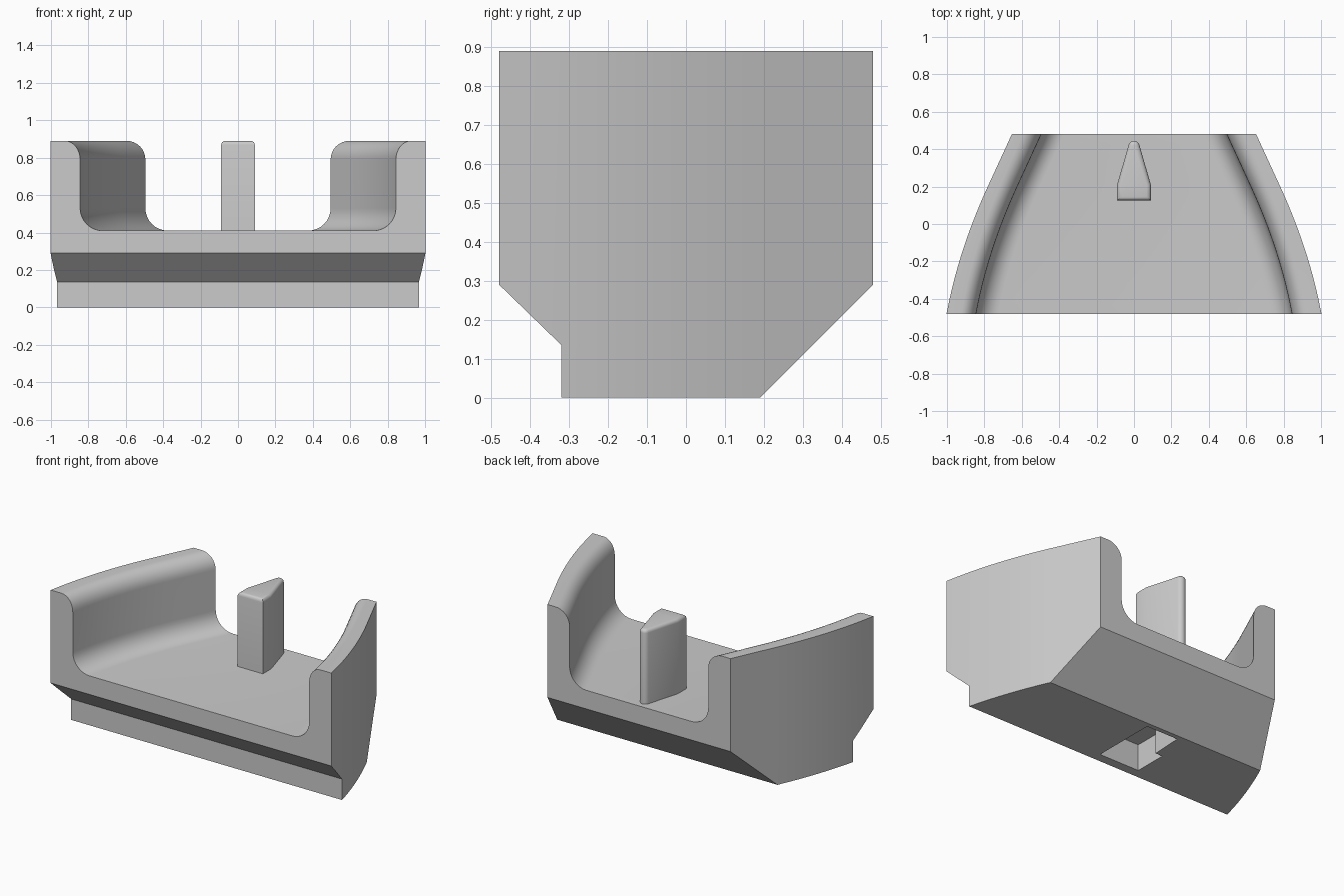
import bpy, bmesh
from math import sin, cos, radians

cube = bpy.data.objects.get("Cube")
if cube:
    bpy.data.objects.remove(cube, do_unlink=True)

grey = bpy.data.materials.new("plain_grey")
grey.use_nodes = True
colour = (0.6, 0.6, 0.6, 1)
grey.diffuse_color = colour
grey.node_tree.nodes["Principled BSDF"].inputs["Base Color"].default_value = colour

TOP, FLOOR, STEP, WALL = 0.89, 0.41, 0.135, 0.158


def finish(bm, name):
    bmesh.ops.recalc_face_normals(bm, faces=bm.faces[:])
    mesh = bpy.data.meshes.new(name)
    bm.to_mesh(mesh)
    bm.free()
    mesh.materials.append(grey)
    ob = bpy.data.objects.new(name, mesh)
    bpy.context.collection.objects.link(ob)
    return ob


def activate(ob):
    bpy.ops.object.select_all(action="DESELECT")
    ob.select_set(True)
    bpy.context.view_layer.objects.active = ob


def prism(outline, z0, z1):
    """Extrude a plan outline; returns the bmesh and its top face."""
    bm = bmesh.new()
    base = bm.faces.new([bm.verts.new((x, y, z0)) for x, y in outline])
    ext = bmesh.ops.extrude_face_region(bm, geom=[base], use_keep_orig=True)["geom"]
    for v in ext:
        if isinstance(v, bmesh.types.BMVert):
            v.co.z = z1
    return bm, next(f for f in ext if isinstance(f, bmesh.types.BMFace))


def arc(cx, cz, rx, rz, a0, a1, n):
    angles = [radians(a0 + (a1 - a0) * i / n) for i in range(n + 1)]
    return [(cx + rx * cos(a), cz + rz * sin(a)) for a in angles]


def half_width(y):
    """Outer wall: straight at the back, curving outward to the front."""
    t = 0.2 - y
    return 0.782 + 0.46 * t - (0.2 * t * t if t > 0 else 0)


def section(y, bottom):
    """Closed cross-section of the cradle at depth y."""
    w = half_width(y)
    r = 0.09 + 0.02 * y
    inner = w - WALL
    half = [(w, bottom), (w, max(bottom, STEP)), (w, TOP)]
    half += arc(inner + r, TOP - 0.1, r, 0.1, 90, 180, 8)
    half += arc(inner - 0.12, FLOOR + 0.12, 0.12, 0.12, 0, -90, 8)
    ring = half + [(-x, z) for x, z in reversed(half)]
    return [(x, y, z) for x, z in ring]


# Cradle body: sections lofted from front to back, with chamfered underside
stations = [(-0.48, 0.29), (-0.40, 0.2125), (-0.32, STEP), (-0.32, 0)]
stations += [(-0.32 + 0.51 * i / 12, 0) for i in range(1, 13)]
stations += [(0.19 + 0.29 * i / 6, 0.29 * i / 6) for i in range(1, 7)]
bm = bmesh.new()
shared = {}


def vert(co):
    key = tuple(round(c, 5) for c in co)
    if key not in shared:
        shared[key] = bm.verts.new(co)
    return shared[key]


def face(verts):
    verts = list(dict.fromkeys(verts))
    if len(verts) > 2 and not bm.faces.get(verts):
        bm.faces.new(verts)


rings = [[vert(co) for co in section(y, b)] for y, b in stations]
for a, b in zip(rings, rings[1:]):
    for i in range(len(a)):
        j = (i + 1) % len(a)
        face([a[i], a[j], b[j], b[i]])
face(rings[0])
face(rings[-1])
body = finish(bm, "cradle_body")

# Stepped socket cut into the underside
socket = [(-0.25, -0.26), (0.036, -0.26), (0.036, 0.16),
          (-0.19, 0.16), (-0.2, -0.045), (-0.25, -0.045)]
cutter = finish(prism(socket, -0.1, 0.17)[0], "socket_cutter")
cutter.hide_render = True
cut = body.modifiers.new("socket", "BOOLEAN")
cut.operation = "DIFFERENCE"
cut.solver = "EXACT"
cut.object = cutter
activate(body)
bpy.ops.object.modifier_apply(modifier=cut.name)
bpy.data.objects.remove(cutter, do_unlink=True)

# Centre post: wedge plan with a round nose and softened top edge
plan = [(0.09, 0.125), (0.09, 0.21)] + arc(0, 0.415, 0.03, 0.03, 15, 165, 8)
plan += [(-0.09, 0.21), (-0.09, 0.125)]
bm, top = prism(plan, FLOOR - 0.02, TOP)
bmesh.ops.bevel(bm, geom=list(top.edges), offset=0.022, segments=4,
                profile=0.5, affect="EDGES", clamp_overlap=True)
post = finish(bm, "centre_post")

for ob in (body, post):
    activate(ob)
    bpy.ops.object.shade_smooth_by_angle(angle=radians(30))
